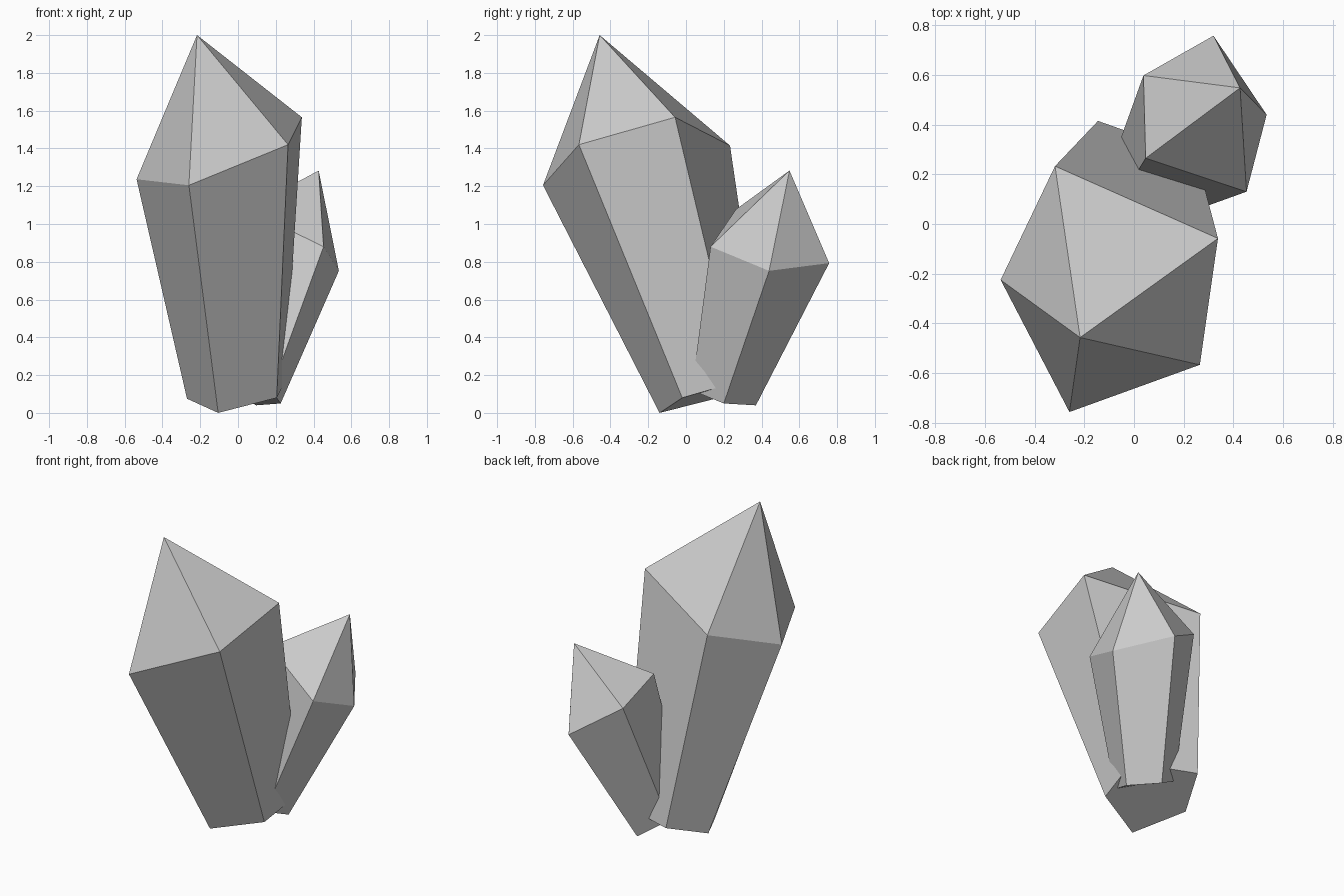
import bpy, bmesh

if "Cube" in bpy.data.objects:
    bpy.data.objects.remove(bpy.data.objects["Cube"])


def crystal(name, base, shoulder, tip):
    """Five-sided leaning prism with a faceted point."""
    bm = bmesh.new()
    low = [bm.verts.new(p) for p in base]
    high = [bm.verts.new(p) for p in shoulder]
    top = bm.verts.new(tip)
    n = len(low)
    bm.faces.new(low[::-1])
    for i in range(n):
        j = (i + 1) % n
        bm.faces.new((low[i], low[j], high[j], high[i]))
        bm.faces.new((high[i], high[j], top))
    bmesh.ops.recalc_face_normals(bm, faces=bm.faces)
    mesh = bpy.data.meshes.new(name)
    bm.to_mesh(mesh)
    bm.free()
    obj = bpy.data.objects.new(name, mesh)
    bpy.context.collection.objects.link(obj)
    return obj


# Tall crystal leaning forward
crystal(
    "large_crystal",
    base=[(-0.105, -0.14, 0.0), (0.205, -0.02, 0.08), (0.25, 0.275, 0.165),
          (-0.145, 0.415, 0.175), (-0.27, 0.155, 0.075)],
    shoulder=[(-0.26, -0.757, 1.205), (0.265, -0.567, 1.42), (0.338, -0.058, 1.565),
              (-0.318, 0.233, 1.415), (-0.537, -0.225, 1.237)],
    tip=(-0.217, -0.457, 2.0),
)

# Short crystal leaning back and to the right
crystal(
    "small_crystal",
    base=[(0.226, 0.2, 0.05), (0.095, 0.37, 0.04), (-0.075, 0.285, 0.155),
          (-0.06, 0.09, 0.215), (0.175, 0.03, 0.12)],
    shoulder=[(0.534, 0.44, 0.752), (0.32, 0.758, 0.793), (0.038, 0.598, 0.98),
              (0.047, 0.265, 1.078), (0.453, 0.13, 0.88)],
    tip=(0.427, 0.548, 1.283),
)
